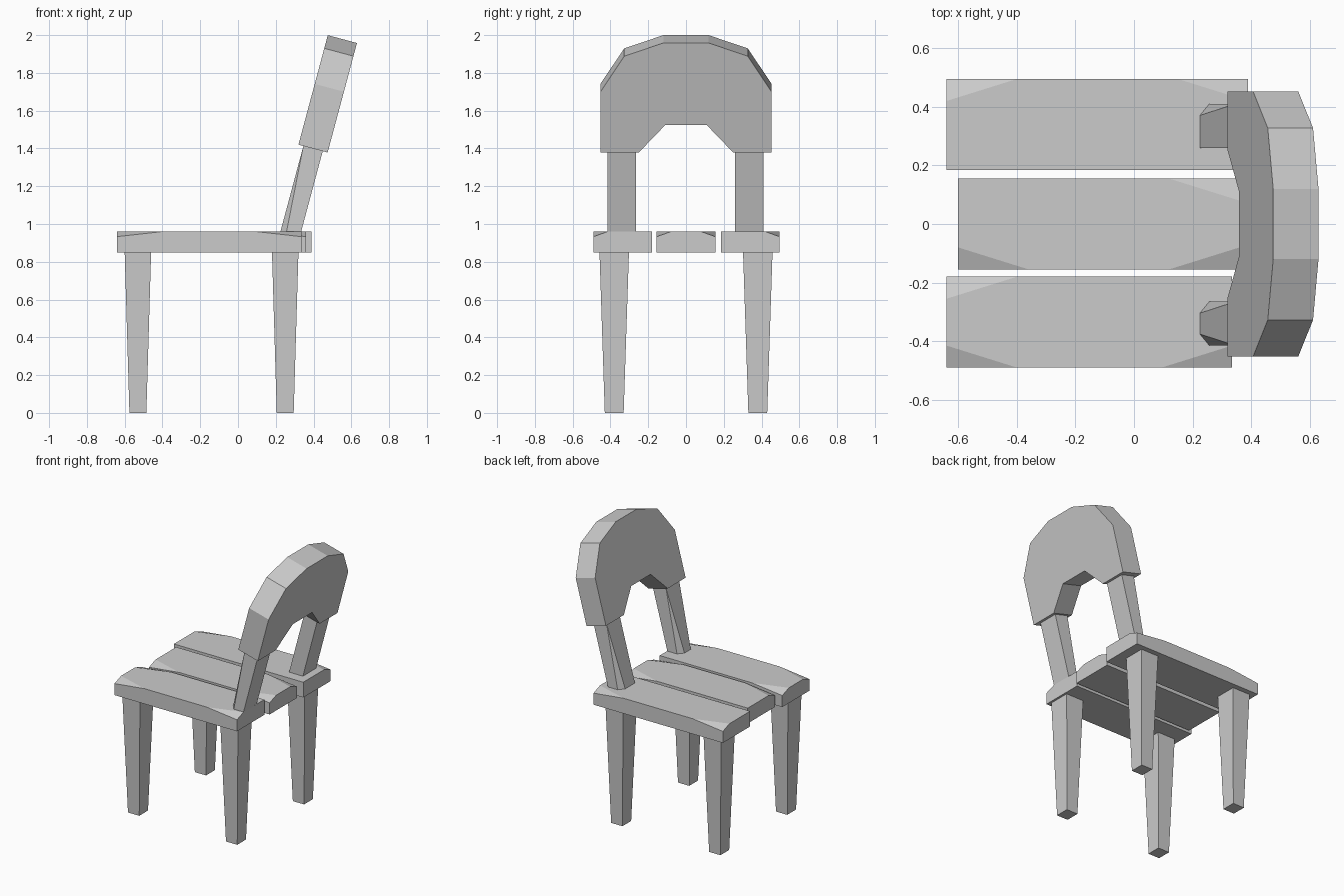
import bpy, bmesh, math
from mathutils import Matrix, Vector

cube = bpy.data.objects.get("Cube")
if cube:
    bpy.data.objects.remove(cube, do_unlink=True)

GREY = (0.6, 0.6, 0.6, 1)
mat = bpy.data.materials.new("plain grey")
mat.use_nodes = True
mat.diffuse_color = GREY
mat.node_tree.nodes["Principled BSDF"].inputs["Base Color"].default_value = GREY

# The backrest and its posts lean back together in this frame
LEAN = Matrix.Translation((0.32, 0, 1.42)) @ Matrix.Rotation(math.radians(15), 4, "Y")


def finish(name, bm, matrix=None):
    if matrix:
        bm.transform(matrix)
    bmesh.ops.recalc_face_normals(bm, faces=bm.faces)
    mesh = bpy.data.meshes.new(name)
    bm.to_mesh(mesh)
    bm.free()
    mesh.materials.append(mat)
    obj = bpy.data.objects.new(name, mesh)
    bpy.context.collection.objects.link(obj)
    return obj


def box(name, lo, hi, cuts=(), cut_size=None, taper=1, matrix=None):
    """Box with optional hewn corners (given as signs) and a narrowed foot."""
    lo, hi = Vector(lo), Vector(hi)
    mid, half = (lo + hi) / 2, (hi - lo) / 2
    bm = bmesh.new()
    bmesh.ops.create_cube(bm, size=2)
    for v in bm.verts:
        k = taper if v.co.z < 0 else 1
        v.co = mid + Vector((v.co.x * half.x * k, v.co.y * half.y * k, v.co.z * half.z))
    for sign in cuts:
        corner = mid + Vector([s * h for s, h in zip(sign, half)])
        normal = Vector([s / d for s, d in zip(sign, cut_size)])
        point = corner - Vector((sign[0] * cut_size[0], 0, 0))
        bmesh.ops.bisect_plane(bm, geom=bm.verts[:] + bm.edges[:] + bm.faces[:],
                               plane_co=point, plane_no=normal.normalized(), clear_outer=True)
        bmesh.ops.holes_fill(bm, edges=[e for e in bm.edges if e.is_boundary])
    return finish(name, bm, matrix)


# Seat planks with hewn top corners
CHIP = (0.24, 0.075, 0.027)
planks = {
    "seat_plank_right": (-0.64, 0.335, -0.49, -0.18, [(-1, -1, 1), (1, -1, 1), (-1, 1, 1)]),
    "seat_plank_middle": (-0.60, 0.36, -0.155, 0.155, [(-1, -1, 1), (1, -1, 1), (1, 1, 1)]),
    "seat_plank_left": (-0.64, 0.39, 0.185, 0.495, [(-1, 1, 1), (1, 1, 1)]),
}
for name, (x0, x1, y0, y1, cuts) in planks.items():
    box(name, (x0, y0, 0.85), (x1, y1, 0.96), cuts, CHIP)

# Tapered legs
for row, x in (("front", -0.53), ("rear", 0.25)):
    for side, y in (("right", -0.38), ("left", 0.38)):
        box(f"{row}_leg_{side}", (x - 0.07, y - 0.078, 0), (x + 0.07, y + 0.078, 0.85), taper=0.64)

# Leaning posts, chipped toward the seat
POST_CHIP = (0.034, 0.042, 0.5)
box("back_post_right", (0.027, -0.415, -0.5), (0.133, -0.265, 0.1),
    [(-1, -1, -1), (-1, 1, -1)], POST_CHIP, matrix=LEAN)
box("back_post_left", (0.027, 0.26, -0.5), (0.133, 0.41, 0.1),
    [(-1, 1, -1)], POST_CHIP, matrix=LEAN)

# Arched backrest: half outline mirrored, then extruded through its thickness
half = [(0.11, 0.15), (0.25, 0), (0.453, 0), (0.453, 0.333), (0.327, 0.528), (0.12, 0.6)]
outline = half + [(-y, v) for y, v in reversed(half)]
bm = bmesh.new()
face = bm.faces.new([bm.verts.new((0, y, v)) for y, v in outline])
result = bmesh.ops.extrude_face_region(bm, geom=[face], use_keep_orig=True)
moved = [g for g in result["geom"] if isinstance(g, bmesh.types.BMVert)]
bmesh.ops.translate(bm, verts=moved, vec=(0.16, 0, 0))
finish("backrest", bm, LEAN)
